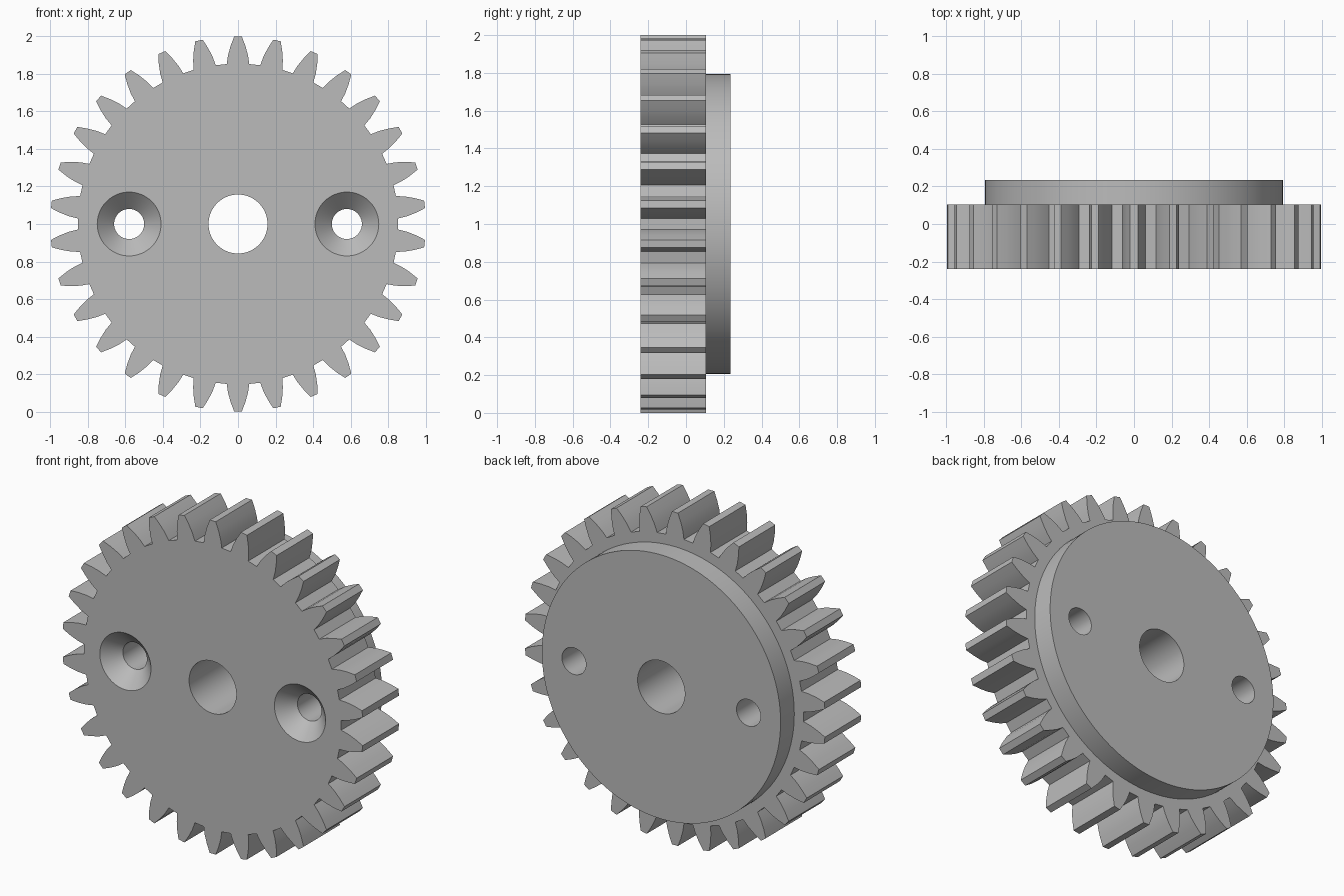
import bpy, bmesh
from math import sin, cos, pi, radians

cube = bpy.data.objects.get("Cube")
if cube:
    bpy.data.objects.remove(cube)

TEETH = 30
FRONT, STEP, BACK = -0.24, 0.105, 0.235
CENTRE_Z = 1.0
HUB_RADIUS = 0.793
BORE_RADIUS = 0.157
SCREW_X, SCREW_RADIUS, SINK_RADIUS, SINK_DEPTH = 0.58, 0.08, 0.17, 0.09

# Half tooth flank from root to tip: radius along tooth, half width
FLANK = [(0.852, 0.060), (0.90, 0.053), (0.95, 0.039), (0.9995, 0.020)]


def circle(radius, cx=0.0, count=64):
    return [(cx + radius * sin(2 * pi * i / count), radius * cos(2 * pi * i / count))
            for i in range(count)]


def gear_outline():
    tooth = [(-w, r) for r, w in FLANK] + [(w, r) for r, w in reversed(FLANK)]
    points = []
    for i in range(TEETH):
        a = 2 * pi * i / TEETH
        points += [(x * cos(a) + z * sin(a), z * cos(a) - x * sin(a)) for x, z in tooth]
    return points


bm = bmesh.new()


def ring(points, y):
    """Closed loop of edges at depth y."""
    verts = [bm.verts.new((x, y, z + CENTRE_Z)) for x, z in points]
    for i, v in enumerate(verts):
        bm.edges.new((verts[i - 1], v))
    return verts


def wall(a, b):
    for i in range(len(a)):
        bm.faces.new((a[i - 1], a[i], b[i], b[i - 1]))


def cap(*rings):
    """Flat face bounded by the first ring, with the others as holes."""
    edges = [bm.edges.get((r[i - 1], r[i])) for r in rings for i in range(len(r))]
    bmesh.ops.triangle_fill(bm, edges=edges, use_beauty=True, normal=(0, -1, 0))


# Toothed rim and raised hub
rim_front, rim_back = ring(gear_outline(), FRONT), ring(gear_outline(), STEP)
hub_base, hub_back = (ring(circle(HUB_RADIUS, count=128), y) for y in (STEP, BACK))
# Central bore
bore_front, bore_back = (ring(circle(BORE_RADIUS), y) for y in (FRONT, BACK))
# Countersunk screw holes
sinks, exits, cones = [], [], []
for x in (-SCREW_X, SCREW_X):
    sinks.append(ring(circle(SINK_RADIUS, x), FRONT))
    cones.append(ring(circle(SCREW_RADIUS, x), FRONT + SINK_DEPTH))
    exits.append(ring(circle(SCREW_RADIUS, x), BACK))

cap(rim_front, bore_front, *sinks)
cap(rim_back, hub_base)
cap(hub_back, bore_back, *exits)
wall(rim_front, rim_back)
wall(hub_base, hub_back)
wall(bore_front, bore_back)
for sink, cone, end in zip(sinks, cones, exits):
    wall(sink, cone)
    wall(cone, end)

bmesh.ops.recalc_face_normals(bm, faces=bm.faces[:])
mesh = bpy.data.meshes.new("spur_gear")
bm.to_mesh(mesh)
bm.free()

gear = bpy.data.objects.new("spur_gear", mesh)
bpy.context.collection.objects.link(gear)

# Plain grey finish
grey = bpy.data.materials.new("plain_grey")
grey.use_nodes = True
colour = (0.5, 0.5, 0.5, 1)
grey.diffuse_color = colour
grey.node_tree.nodes["Principled BSDF"].inputs["Base Color"].default_value = colour
mesh.materials.append(grey)

bpy.ops.object.select_all(action="DESELECT")
gear.select_set(True)
bpy.context.view_layer.objects.active = gear
bpy.ops.object.shade_smooth_by_angle(angle=radians(12))
